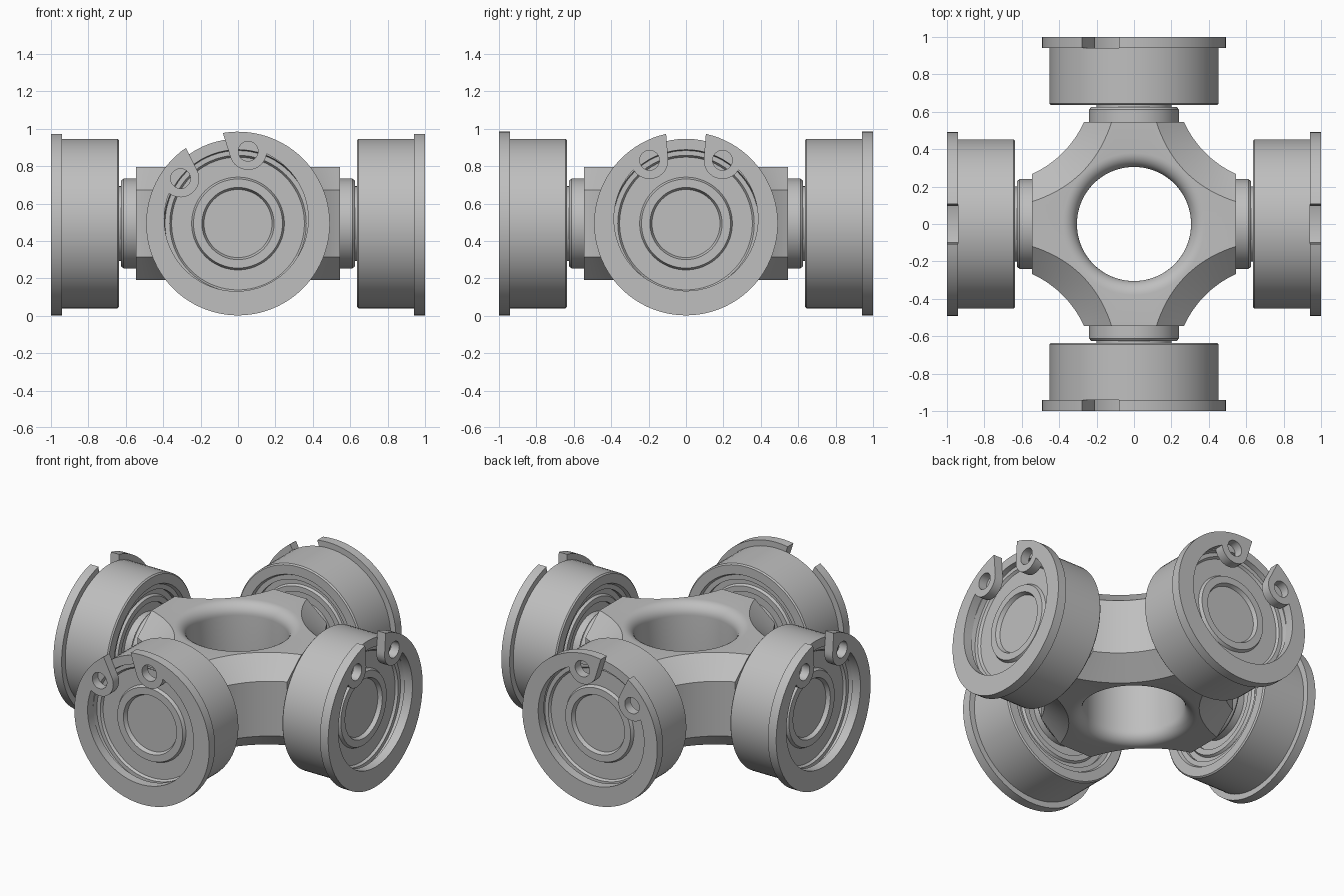
import bpy, bmesh, math
from mathutils import Matrix, Vector

CENTRE = 0.493      # height of the cross axis
SEGMENTS = 72

if "Cube" in bpy.data.objects:
    bpy.data.objects.remove(bpy.data.objects["Cube"])

steel = bpy.data.materials.new("steel_grey")
steel.use_nodes = True
colour = (0.52, 0.52, 0.52, 1)
steel.diffuse_color = colour
steel.node_tree.nodes["Principled BSDF"].inputs["Base Color"].default_value = colour


def add_object(name, data):
    obj = bpy.data.objects.new(name, data)
    bpy.context.collection.objects.link(obj)
    return obj


def smooth(obj, degrees=25):
    bpy.ops.object.select_all(action='DESELECT')
    obj.select_set(True)
    bpy.context.view_layer.objects.active = obj
    bpy.ops.object.shade_smooth_by_angle(angle=math.radians(degrees))


def finish(name, bm):
    bmesh.ops.remove_doubles(bm, verts=bm.verts, dist=0.0001)
    bmesh.ops.recalc_face_normals(bm, faces=bm.faces)
    mesh = bpy.data.meshes.new(name)
    bm.to_mesh(mesh)
    bm.free()
    mesh.materials.append(steel)
    obj = add_object(name, mesh)
    smooth(obj)
    return mesh, obj


def lathe(name, profile):
    """Spin (radius, height) points around the local z axis."""
    bm = bmesh.new()
    verts = [bm.verts.new((r, 0, h)) for r, h in profile]
    edges = [bm.edges.new(pair) for pair in zip(verts, verts[1:])]
    bmesh.ops.spin(bm, geom=verts + edges, axis=(0, 0, 1), cent=(0, 0, 0),
                   angle=math.tau, steps=SEGMENTS, use_duplicate=False)
    return finish(name, bm)


def arc(cx, cy, r, start, end, steps):
    angles = [math.radians(start + (end - start) * i / steps) for i in range(steps + 1)]
    return [(cx + r * math.cos(a), cy + r * math.sin(a)) for a in angles]


# Central body: four-armed outline with scooped corners and a rounded bore
REACH, END_STEPS, SIDE_STEPS = 0.545, 6, 18


def outline(half_width, sag):
    points = []
    for quarter in range(4):
        turn = Matrix.Rotation(quarter * math.pi / 2, 2)
        for i in range(END_STEPS):
            points.append(turn @ Vector((REACH, half_width * (2 * i / END_STEPS - 1))))
        a, b = Vector((REACH, half_width)), Vector((half_width, REACH))
        for i in range(SIDE_STEPS):
            t = i / SIDE_STEPS
            dip = sag * 4 * t * (1 - t)
            points.append(turn @ (a.lerp(b, t) - Vector((dip, dip))))
    return points


def bore(radius):
    count = 4 * (END_STEPS + SIDE_STEPS)
    start = -math.pi / 4 * END_STEPS / (END_STEPS + SIDE_STEPS)
    return [Vector((radius * math.cos(start + math.tau * i / count),
                    radius * math.sin(start + math.tau * i / count))) for i in range(count)]


HALF, CHAMFER, BORE, FILLET = 0.303, 0.18, 0.305, 0.075
narrow, wide = outline(0.12, 0.055), outline(0.267, 0.025)
loops = [(narrow, -HALF), (wide, -CHAMFER), (wide, CHAMFER), (narrow, HALF)]
fillet = [math.pi / 2 * i / 8 for i in range(9)]
for a in fillet:
    loops.append((bore(BORE + FILLET * (1 - math.sin(a))), HALF - FILLET * (1 - math.cos(a))))
for a in reversed(fillet):
    loops.append((bore(BORE + FILLET * (1 - math.sin(a))), -HALF + FILLET * (1 - math.cos(a))))

bm = bmesh.new()
rings = [[bm.verts.new((p.x, p.y, z)) for p in points] for points, z in loops]
for lower, upper in zip(rings, rings[1:] + rings[:1]):
    for i in range(len(lower)):
        j = (i + 1) % len(lower)
        bm.faces.new((lower[i], lower[j], upper[j], upper[i]))
body_mesh, body = finish("cross_body", bm)
body.location.z = CENTRE

# Journal: stepped shaft that joins the body to a bearing cup
journal, journal_obj = lathe("journal", [
    (0, 0.53), (0.24, 0.53), (0.24, 0.612), (0.228, 0.626), (0.2, 0.626), (0.2, 0.72), (0, 0.72)])

# Bearing cup: seal rings on the inner side, dished end plate on the outer side
cup, cup_obj = lathe("bearing_cup", [
    (0, 0.69), (0.265, 0.69), (0.265, 0.665), (0.30, 0.665), (0.31, 0.68), (0.345, 0.68),
    (0.345, 0.655), (0.375, 0.655), (0.385, 0.635), (0.445, 0.635), (0.453, 0.643),
    (0.453, 0.942), (0.395, 0.942), (0.39, 0.91), (0.365, 0.91), (0.355, 0.895),
    (0.248, 0.895), (0.238, 0.915), (0.193, 0.915), (0.182, 0.89), (0, 0.89)])

# Retaining clip: open eccentric ring with two drilled lugs
LUG_X, LUG_Y, LUG_R = 0.195, 0.338, 0.1
shape = (arc(0, 0, 0.491, 102.5, 437.5, 80)
         + arc(LUG_X, LUG_Y, LUG_R, 170, 330, 16)
         + arc(0, 0.025, 0.385, 403, 137, 64)
         + arc(-LUG_X, LUG_Y, LUG_R, -150, 10, 16))
holes = [arc(side * LUG_X, LUG_Y, 0.053, 0, 345, 23) for side in (-1, 1)]

curve = bpy.data.curves.new("clip_outline", 'CURVE')
curve.dimensions = '2D'
curve.fill_mode = 'BOTH'
curve.extrude = 0.03
for points in [shape] + holes:
    spline = curve.splines.new('POLY')
    spline.points.add(len(points) - 1)
    for point, (x, y) in zip(spline.points, points):
        point.co = (x, y, 0, 1)
    spline.use_cyclic_u = True
outline_obj = add_object("clip_outline", curve)
bpy.context.view_layer.update()
evaluated = outline_obj.evaluated_get(bpy.context.evaluated_depsgraph_get())
filled = bpy.data.meshes.new_from_object(evaluated)
bm = bmesh.new()
bm.from_mesh(filled)
bmesh.ops.translate(bm, verts=bm.verts, vec=(0, 0, 0.97))
bpy.data.objects.remove(outline_obj)
clip, clip_obj = finish("retaining_clip", bm)

# Place journal, cup and clip on all four arms
for obj in (journal_obj, cup_obj, clip_obj):
    bpy.data.objects.remove(obj)

for side, angle, roll in (("left", 0, 0), ("back", 90, -22), ("right", 180, 0), ("front", 270, 22)):
    a = math.radians(angle)
    out, up = Vector((math.cos(a), math.sin(a), 0)), Vector((0, 0, 1))
    frame = Matrix((up.cross(out), up, out)).transposed().to_4x4()
    frame.translation.z = CENTRE
    for mesh in (journal, cup, clip):
        part = add_object(side + "_" + mesh.name, mesh)
        spin = roll if mesh == clip else 0
        part.matrix_world = frame @ Matrix.Rotation(math.radians(spin), 4, 'Z')
